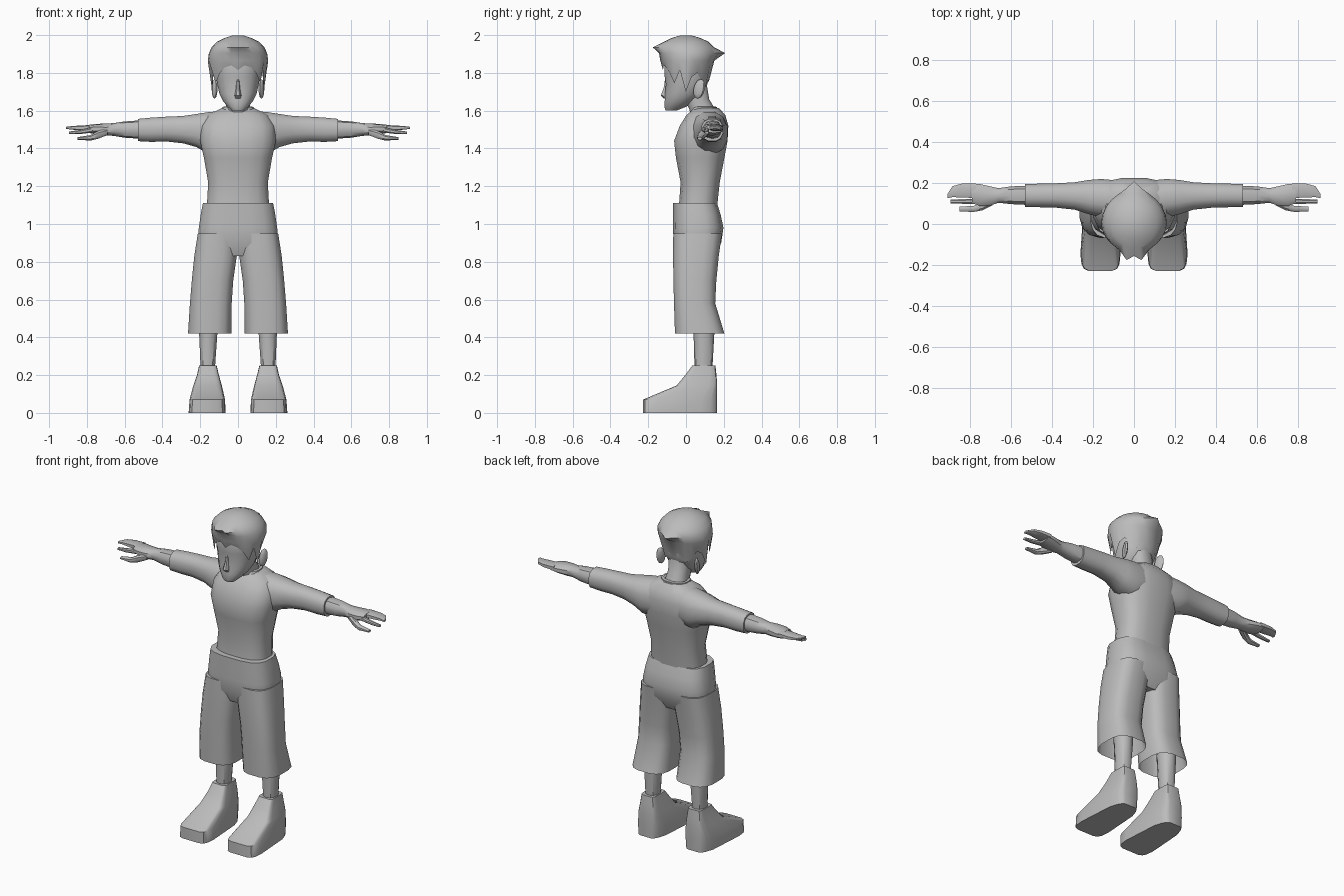
import bpy, bmesh, math
from mathutils import Vector

grey = bpy.data.materials.new("plain grey")
grey.diffuse_color = (0.5, 0.5, 0.5, 1)


def finish(name, bm, mirror=False, angle=40):
    bmesh.ops.recalc_face_normals(bm, faces=bm.faces)
    me = bpy.data.meshes.new(name)
    bm.to_mesh(me)
    bm.free()
    me.materials.append(grey)
    for p in me.polygons:
        p.use_smooth = True
    me.set_sharp_from_angle(angle=math.radians(angle))
    ob = bpy.data.objects.new(name, me)
    bpy.context.collection.objects.link(ob)
    if mirror:
        ob.modifiers.new("mirror", 'MIRROR')
    return ob


def bridge(bm, rings, caps):
    loops = [[bm.verts.new(p) for p in r] for r in rings]
    n = len(loops[0])
    for a, b in zip(loops, loops[1:]):
        for i in range(n):
            j = (i + 1) % n
            bm.faces.new((a[i], a[j], b[j], b[i]))
    if caps[0]:
        bm.faces.new(loops[0])
    if caps[1]:
        bm.faces.new(loops[-1])


def unit(t, power):
    c, s = math.cos(t), math.sin(t)
    f = lambda v: math.copysign(abs(v) ** (2 / power), v)
    return f(c), f(s)


def loft(name, rows, axis='Z', seg=16, power=2.4, caps=(1, 1), mirror=False, tweak=None, angle=40):
    """Rows are (position, low and high of first side axis, low and high of second)."""
    rings = []
    for t, a0, a1, b0, b1 in rows:
        ring = []
        for i in range(seg):
            u, v = unit(2 * math.pi * (i + 0.5) / seg, power)
            a = (a0 + a1) / 2 + u * (a1 - a0) / 2
            b = (b0 + b1) / 2 + v * (b1 - b0) / 2
            p = Vector((a, b, t)) if axis == 'Z' else Vector((t, a, b))
            ring.append(tweak(p) if tweak else p)
        rings.append(ring)
    bm = bmesh.new()
    bridge(bm, rings, caps)
    return finish(name, bm, mirror, angle)


def sym(rows):
    return [(z, -w, w, f, b) for z, w, f, b in rows]


# Shirt body
loft("shirt", sym([(1.08, .168, -.04, .165), (1.22, .16, -.03, .18), (1.35, .183, -.055, .205),
                   (1.44, .203, -.065, .222), (1.52, .20, -.035, .226), (1.575, .165, .0, .21),
                   (1.615, .085, .045, .175)]), power=2.7)

# Sleeves
loft("sleeve", [(.08, .02, .215, 1.38, 1.602), (.16, .03, .222, 1.37, 1.595), (.22, .045, .217, 1.405, 1.585),
                (.29, .068, .205, 1.425, 1.574), (.38, .078, .20, 1.435, 1.57), (.46, .08, .198, 1.433, 1.565),
                (.53, .08, .197, 1.437, 1.558)], axis='X', seg=12, mirror=True)

# Forearms and palms
loft("forearm", [(.50, .09, .19, 1.45, 1.55), (.60, .095, .185, 1.457, 1.543), (.66, .102, .176, 1.467, 1.534),
                 (.70, .088, .185, 1.468, 1.532), (.75, .085, .197, 1.475, 1.53), (.79, .10, .197, 1.482, 1.525)],
     axis='X', seg=10, mirror=True)

# Fingers and thumb
loft("fingers", [(.77, .125, .198, 1.492, 1.525), (.84, .128, .198, 1.495, 1.522), (.885, .13, .185, 1.50, 1.518),
                 (.91, .125, .145, 1.503, 1.515)], axis='X', seg=8, power=4, mirror=True)
loft("index_finger", [(.76, .095, .125, 1.485, 1.515), (.84, .098, .122, 1.475, 1.498),
                      (.895, .10, .12, 1.475, 1.49)], axis='X', seg=8, mirror=True)
loft("thumb", [(.69, .09, .13, 1.47, 1.505), (.74, .065, .105, 1.45, 1.495), (.78, .058, .09, 1.441, 1.472),
               (.85, .06, .085, 1.445, 1.46)], axis='X', seg=8, mirror=True)

# Collar: an open band that dips at the front
loft("collar", sym([(1.575, .092, .0, .175), (1.62, .084, .03, .165), (1.622, .07, .045, .15)]), caps=(0, 0),
     tweak=lambda p: Vector((p.x, p.y, p.z - max(0, .05 - p.y) * .5)))

# Neck, leaning forward into the head
loft("neck", sym([(1.55, .072, .03, .17), (1.61, .066, .015, .155), (1.66, .062, -.01, .125),
                  (1.75, .07, -.03, .11)]), seg=12)

# Head
loft("head", sym([(1.60, .032, -.108, -.05), (1.62, .055, -.116, .0), (1.65, .08, -.114, .045),
                  (1.69, .10, -.113, .09), (1.74, .112, -.108, .115), (1.78, .118, -.115, .125),
                  (1.86, .125, -.118, .13), (1.93, .10, -.09, .10)]), power=2.3)

# Nose
loft("nose", sym([(1.665, .014, -.118, -.09), (1.68, .019, -.135, -.09), (1.72, .011, -.119, -.09),
                  (1.765, .008, -.112, -.09)]), seg=8)

# Ears
bm = bmesh.new()
bmesh.ops.create_uvsphere(bm, u_segments=8, v_segments=6, radius=1)
for v in bm.verts:
    x, y, z = v.co
    v.co = (.124 + x * .014 + y * .008, .07 + y * .03 + z * .008, 1.715 + z * .052)
finish("ear", bm, True)

# Hair: cap with jagged hem, two front tips and one tip at the back
hem = [1.815, 1.84, 1.83, 1.80, 1.745, 1.815, 1.70, 1.78, 1.80, 1.76, 1.73, 1.765, 1.75]
levels = [(1.998, .03, -.03, .03), (1.985, .07, -.075, .075), (1.965, .11, -.115, .12), (1.935, .14, -.148, .15),
          (1.905, .154, -.143, .165), (1.865, .16, -.136, .15), (None, .136, -.122, .12)]
rings = []
for z, w, f, b in levels:
    ring = []
    for i in range(24):
        k = min(i, 24 - i)
        t = 2 * math.pi * i / 24
        x = w * math.sin(t)
        y = (f + b) / 2 - (b - f) / 2 * math.cos(t)
        if z == 1.935:
            y -= .033 if k == 1 else .008 if k == 0 else 0
        if z == 1.905:
            y += .042 if k == 12 else .012 if k == 11 else 0
        ring.append(Vector((x, y, z if z else hem[k])))
    rings.append(ring)
bm = bmesh.new()
bridge(bm, rings, (1, 0))
finish("hair", bm, angle=50)

# Shorts: hips and two open, flared legs
loft("shorts_hips", sym([(1.112, .188, -.07, .165), (1.05, .20, -.07, .185), (.98, .21, -.07, .20),
                         (.90, .218, -.068, .188), (.83, .18, -.04, .15)]), power=3)
loft("shorts_leg", [(.95, .0, .214, -.069, .192), (.83, .005, .233, -.07, .175), (.70, .024, .246, -.068, .162),
                    (.58, .032, .256, -.065, .156), (.42, .034, .266, -.06, .205)], power=3,
     caps=(1, 0), mirror=True)

# Calves
loft("calf", [(.60, .10, .215, .03, .155), (.42, .107, .208, .04, .15), (.24, .12, .20, .045, .14)],
     seg=10, power=2.2, mirror=True)


# Shoes: square toe, narrower heel
def heel(p):
    k = 1 - .35 * max(0, min(1, (p.y - .02) / .14)) * max(0, 1 - p.z / .3)
    return Vector((.163 + (p.x - .163) * k, p.y, p.z))


loft("shoe", [(0, .065, .262, -.23, .165), (.07, .068, .257, -.23, .166), (.145, .085, .237, -.05, .166),
              (.20, .10, .218, -.005, .162), (.25, .112, .207, .033, .156)],
     power=6, mirror=True, tweak=heel, angle=35)
